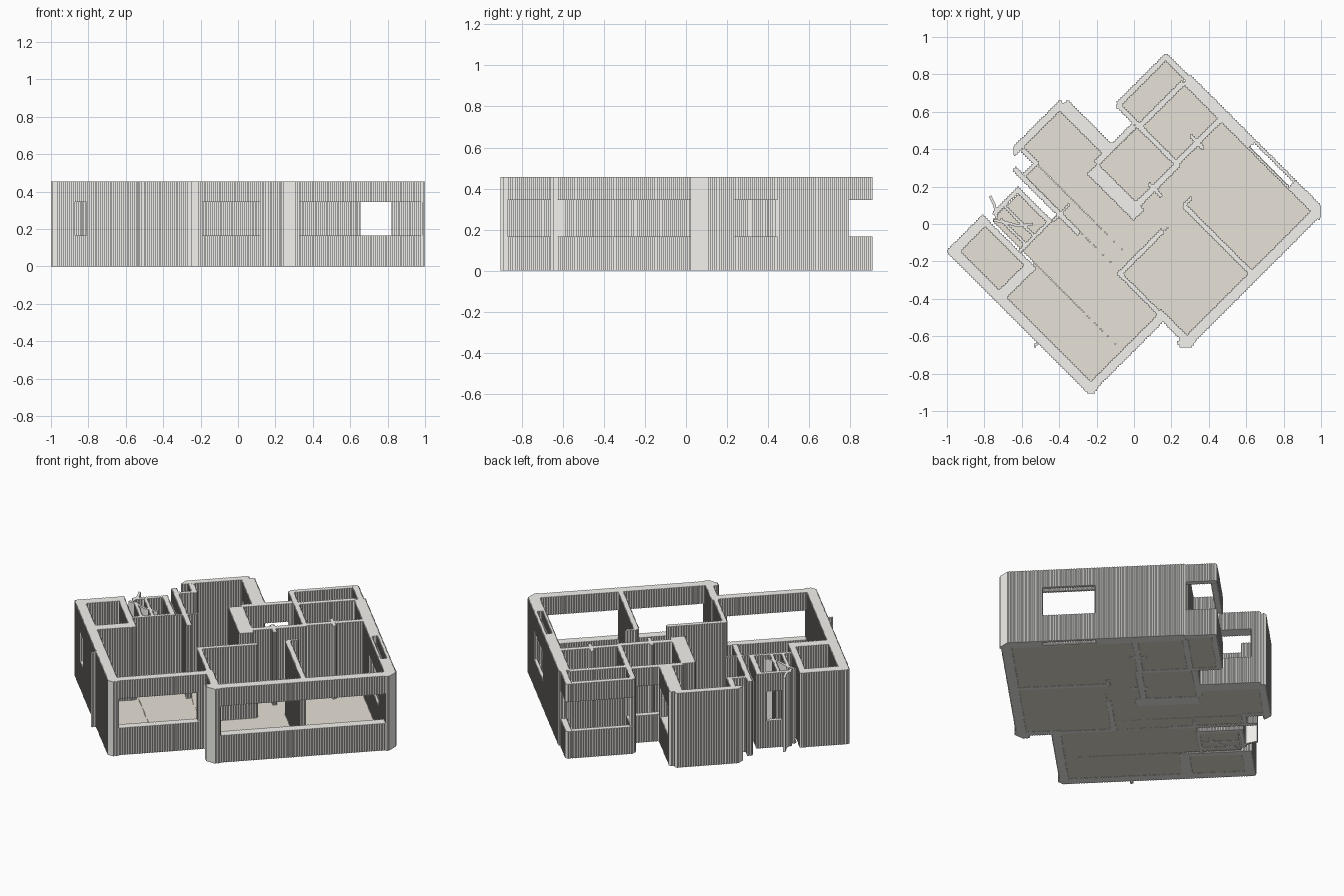
import bpy, bmesh
from mathutils import Vector

if "Cube" in bpy.data.objects:
    bpy.data.objects.remove(bpy.data.objects["Cube"])

# Plan axes run diagonally: s = x + y, d = x - y
H, SILL, HEAD = 0.455, 0.165, 0.345
STEP = 0.01  # diagonal sides are tiny stair steps facing x and y
LIMITS = [((1, 0), 1.0), ((-1, 0), 1.0), ((0, -1), 0.905), ((0, 1), 0.91)]


def mat(name, col):
    m = bpy.data.materials.new(name)
    m.diffuse_color = col
    m.use_nodes = True
    m.node_tree.nodes["Principled BSDF"].inputs["Base Color"].default_value = m.diffuse_color
    return m


FLOOR = mat("floor_beige", (0.80, 0.76, 0.68, 1))
WALL = mat("wall_plaster", (0.90, 0.89, 0.86, 1))


def xy(s, d):
    return Vector(((s + d) / 2, (s - d) / 2))


def clip_poly(pts, n, lim):
    """Cut a plan outline along a line, which bevels the corners."""
    n, out = Vector(n), []
    for i, b in enumerate(pts):
        a = pts[i - 1]
        fa, fb = a.dot(n) - lim, b.dot(n) - lim
        if fa * fb < 0:
            out.append(a.lerp(b, fa / (fa - fb)))
        if fb <= 0:
            out.append(b)
    return out


def stepped(pts):
    """Turn every diagonal edge into a fine staircase."""
    out = []
    for i, a in enumerate(pts):
        b = pts[(i + 1) % len(pts)]
        out.append(a)
        v = b - a
        if min(abs(v.x), abs(v.y)) < 0.004:
            continue
        n = max(1, round(min(abs(v.x), abs(v.y)) / STEP))
        for k in range(n):
            p, q = a + v * k / n, a + v * (k + 1) / n
            mx = (p.x + q.x) / 2
            out += [Vector((mx, p.y)), Vector((mx, q.y))]
    return out


def prism(bm, pts, z0, z1):
    lo = [bm.verts.new((p.x, p.y, z0)) for p in pts]
    hi = [bm.verts.new((p.x, p.y, z1)) for p in pts]
    bm.faces.new(lo)
    bm.faces.new(hi)
    n = len(pts)
    for i in range(n):
        j = (i + 1) % n
        bm.faces.new((lo[i], lo[j], hi[j], hi[i]))


def block(bm, s0, s1, d0, d1, z0=0, z1=H, clips=()):
    pts = [xy(s0, d0), xy(s1, d0), xy(s1, d1), xy(s0, d1)]
    for n, lim in LIMITS + list(clips):
        pts = clip_poly(pts, n, lim)
    if len(pts) > 2:
        prism(bm, stepped(pts), z0, z1)


def finish(bm, name, material=WALL):
    bmesh.ops.recalc_face_normals(bm, faces=bm.faces[:])
    me = bpy.data.meshes.new(name)
    bm.to_mesh(me)
    bm.free()
    me.materials.append(material)
    bpy.context.collection.objects.link(bpy.data.objects.new(name, me))


def wall(name, s0, s1, d0, d1, windows=(), clips=()):
    """Straight wall with openings given as ranges along its long side."""
    bm = bmesh.new()
    along_s = s1 - s0 > d1 - d0
    a, end = (s0, s1) if along_s else (d0, d1)

    def piece(p, q, z0, z1):
        if q - p > 1e-4:
            r = (p, q, d0, d1) if along_s else (s0, s1, p, q)
            block(bm, *r, z0, z1, clips)
    for p, q in windows:
        piece(a, p, 0, H)
        piece(p, q, 0, SILL)
        piece(p, q, HEAD, H)
        a = q
    piece(a, end, 0, H)
    finish(bm, name)


def thin(name, pts, t=0.014):
    """Thin upright leaf along a short path in x, y."""
    left, right = [], []
    for i, p in enumerate(pts):
        a, b = Vector(pts[max(i - 1, 0)]), Vector(pts[min(i + 1, len(pts) - 1)])
        v = (b - a).normalized() * t / 2
        left.append(Vector((p[0] - v.y, p[1] + v.x)))
        right.append(Vector((p[0] + v.y, p[1] - v.x)))
    bm = bmesh.new()
    prism(bm, left + right[::-1], 0, H)
    finish(bm, name)


# Floors
bm = bmesh.new()
for r in [(-1.09, -0.74, -0.33, 0.64), (-0.74, -0.33, -0.46, 0.64), (-1.09, -0.78, -0.80, -0.33),
          (-0.74, -0.45, -0.78, -0.46), (-0.33, -0.20, -0.83, 0.20), (-0.20, 0.24, -1.02, 0.20),
          (-0.33, 0.24, 0.20, 0.90), (0.24, 1.03, -0.50, 0.90), (0.55, 1.06, -0.72, -0.50)]:
    block(bm, *r, 0.001, 0.008)
finish(bm, "floor", FLOOR)

# Outer walls
south = [((0, -1), 0.66)]
wall("southeast_wall_right", -0.37, 1.10, 0.875, 0.955, [(-0.31, 1.03)], south)
wall("southeast_corner_pillar", -0.41, -0.31, 0.86, 0.965, (), south)
wall("southeast_wall_left", -1.15, -0.33, 0.61, 0.68, [(-1.09, -0.43)])
wall("step_wall", -0.37, -0.31, 0.60, 0.90, (), south)
wall("southwest_wall", -1.152, -1.072, -0.86, 0.69, [(-0.60, -0.47)])
wall("northeast_wall_end", 1.01, 1.10, 0.63, 0.965)
wall("northeast_wall_outer", 1.075, 1.10, 0.21, 0.63, [(0.21, 0.63)])
wall("northeast_wall_inner", 1.01, 1.03, 0.21, 0.63, [(0.21, 0.63)])
wall("northeast_wall_top", 1.01, 1.10, -0.49, 0.21)
wall("pipe_stub", -1.19, -1.15, 0.11, 0.13)

# Balcony with open band
wall("balcony_northeast", 1.04, 1.088, -0.745, -0.48, [(-0.745, -0.50)])
wall("balcony_northwest", 0.55, 1.04, -0.745, -0.70, [(0.55, 1.04)])
wall("balcony_southwest", 0.53, 0.57, -0.73, -0.50, [(-0.70, -0.53)])
wall("balcony_house_wall", 0.53, 1.02, -0.515, -0.47)

# Kitchen and bathroom
wall("kitchen_partition", 0.55, 1.02, -0.12, -0.075)
wall("kitchen_bath_partition", 0.53, 0.57, -0.49, -0.10)
wall("bath_southeast_wall", 0.10, 0.56, -0.11, -0.06)
wall("bath_southwest_wall", 0.015, 0.13, -0.52, -0.02)
wall("bath_northwest_wall", 0.12, 0.53, -0.55, -0.50, [(0.30, 0.50)])
wall("hall_stub", 0.28, 0.31, -0.14, 0.0)
wall("kitchen_stub", 0.76, 0.79, -0.17, -0.03)

# Northwest bedroom
north = [((0, 1), 0.66)]
wall("bedroom_northeast_wall", 0.205, 0.31, -1.02, -0.54, [(-0.95, -0.60)], north)
wall("bedroom_northwest_wall", -0.275, 0.27, -1.06, -1.0, (), north + [((-1, 0), 0.645)])
wall("bedroom_notch_side", -0.22, -0.175, -1.0, -0.83)
wall("bedroom_notch_back", -0.33, -0.18, -0.865, -0.83)
wall("bedroom_southwest_wall", -0.365, -0.325, -0.94, -0.24)
wall("bedroom_door_stub", -0.42, -0.24, -0.46, -0.44)

# Small washroom
wall("washroom_northwest_wall", -0.70, -0.42, -0.82, -0.785, [(-0.62, -0.50)])
wall("washroom_northeast_wall", -0.46, -0.42, -0.82, -0.45)
wall("washroom_southeast_wall", -0.76, -0.42, -0.48, -0.45)
wall("washroom_partition", -0.61, -0.585, -0.79, -0.46)
wall("washroom_southwest_wall", -0.70, -0.675, -0.74, -0.46)
thin("shaft_leaf", [(-0.77, 0.15), (-0.745, 0.10), (-0.735, 0.03)])
thin("washroom_leaf", [(-0.75, 0.02), (-0.69, 0.01), (-0.62, -0.01), (-0.54, 0.0)])

# West room
wall("west_room_northeast_wall", -0.81, -0.76, -0.858, -0.285)
wall("west_room_southeast_wall", -1.08, -0.76, -0.37, -0.285)
wall("west_room_northwest_wall", -1.15, -0.757, -0.86, -0.78)

# South bedroom partitions
wall("south_room_southwest_wall", -0.36, -0.325, 0.17, 0.62)
wall("south_room_northwest_wall", -0.35, 0.12, 0.17, 0.21)
wall("south_room_northeast_wall", 0.345, 0.385, 0.17, 0.88)
wall("south_room_stub", 0.36, 0.45, 0.155, 0.18)
